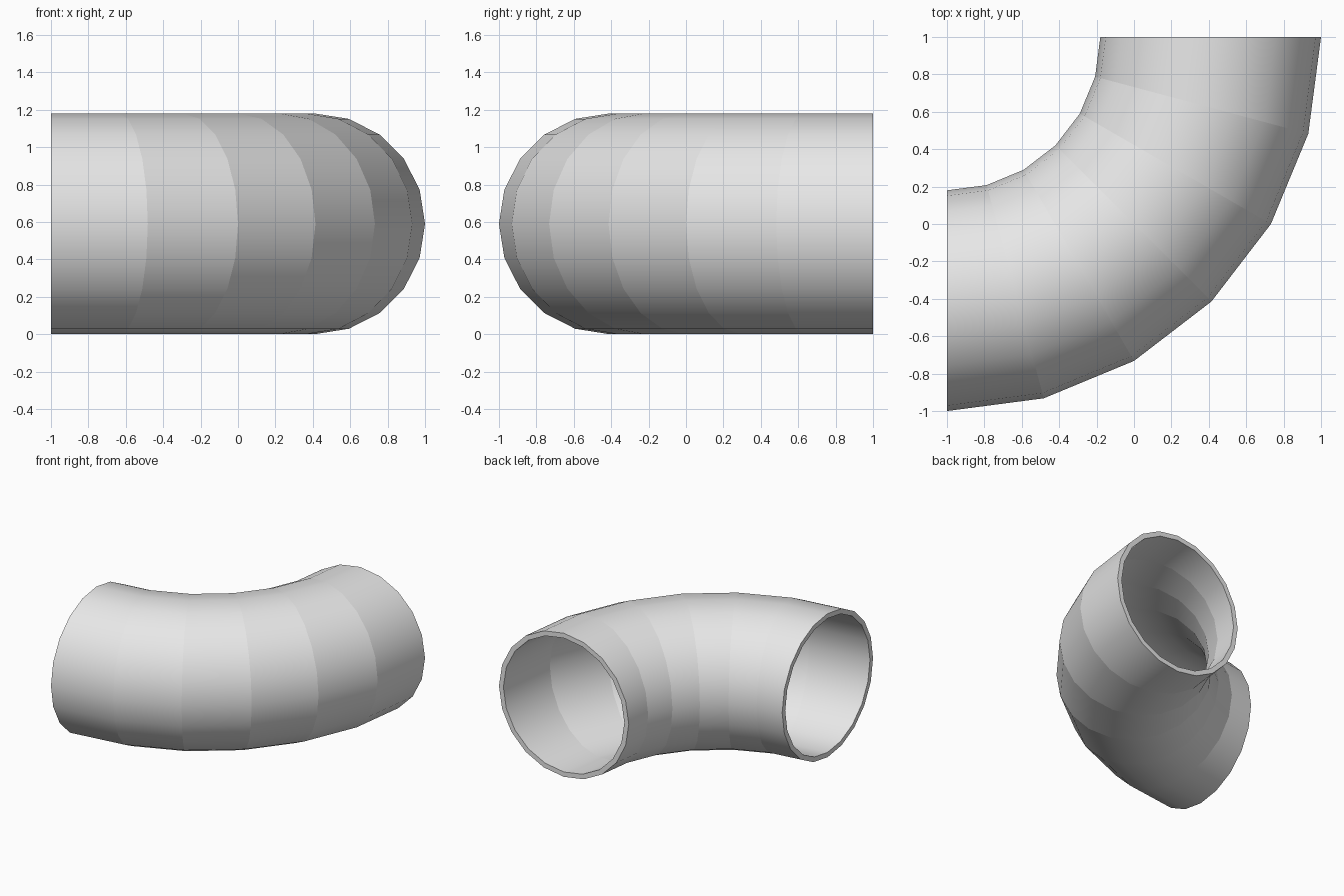
import bpy
import bmesh
from math import cos, sin, pi, radians
from mathutils import Vector

cube = bpy.data.objects.get("Cube")
if cube:
    bpy.data.objects.remove(cube, do_unlink=True)

# Elbow dimensions
BEND_RADIUS = 1.41
PIPE_RADIUS = 0.59
WALL = 0.04
SIDES = 20
STEPS = 6
BEND_CENTRE = Vector((-1, 1, PIPE_RADIUS))

# Plain grey material
grey = bpy.data.materials.new("light_grey")
grey.use_nodes = True
colour = (0.8, 0.8, 0.8, 1)
grey.diffuse_color = colour
grey.node_tree.nodes["Principled BSDF"].inputs["Base Color"].default_value = colour

bm = bmesh.new()


def ring(radius, turn):
    """One circular cross-section, placed at an angle along the bend."""
    verts = []
    for i in range(SIDES):
        a = 2 * pi * i / SIDES
        reach = BEND_RADIUS + radius * cos(a)
        offset = Vector((reach * sin(turn), -reach * cos(turn), radius * sin(a)))
        verts.append(bm.verts.new(BEND_CENTRE + offset))
    return verts


def bridge(a, b, smooth):
    """Join two rings with a band of quads."""
    for i in range(SIDES):
        j = (i + 1) % SIDES
        face = bm.faces.new((a[i], a[j], b[j], b[i]))
        face.smooth = smooth


# Outer and inner walls of the quarter bend
turns = [radians(90) * s / STEPS for s in range(STEPS + 1)]
outer = [ring(PIPE_RADIUS, t) for t in turns]
inner = [ring(PIPE_RADIUS - WALL, t) for t in turns]
for wall in (outer, inner):
    for a, b in zip(wall, wall[1:]):
        bridge(a, b, True)

# Flat lips at both open ends
for end in (0, -1):
    bridge(outer[end], inner[end], False)

# Crisp joints between segments, smooth around the pipe
for section in outer + inner:
    for i in range(SIDES):
        bm.edges.get((section[i - 1], section[i])).smooth = False

bmesh.ops.recalc_face_normals(bm, faces=bm.faces[:])
mesh = bpy.data.meshes.new("pipe_elbow")
bm.to_mesh(mesh)
bm.free()
mesh.materials.append(grey)
elbow = bpy.data.objects.new("pipe_elbow", mesh)
bpy.context.collection.objects.link(elbow)
